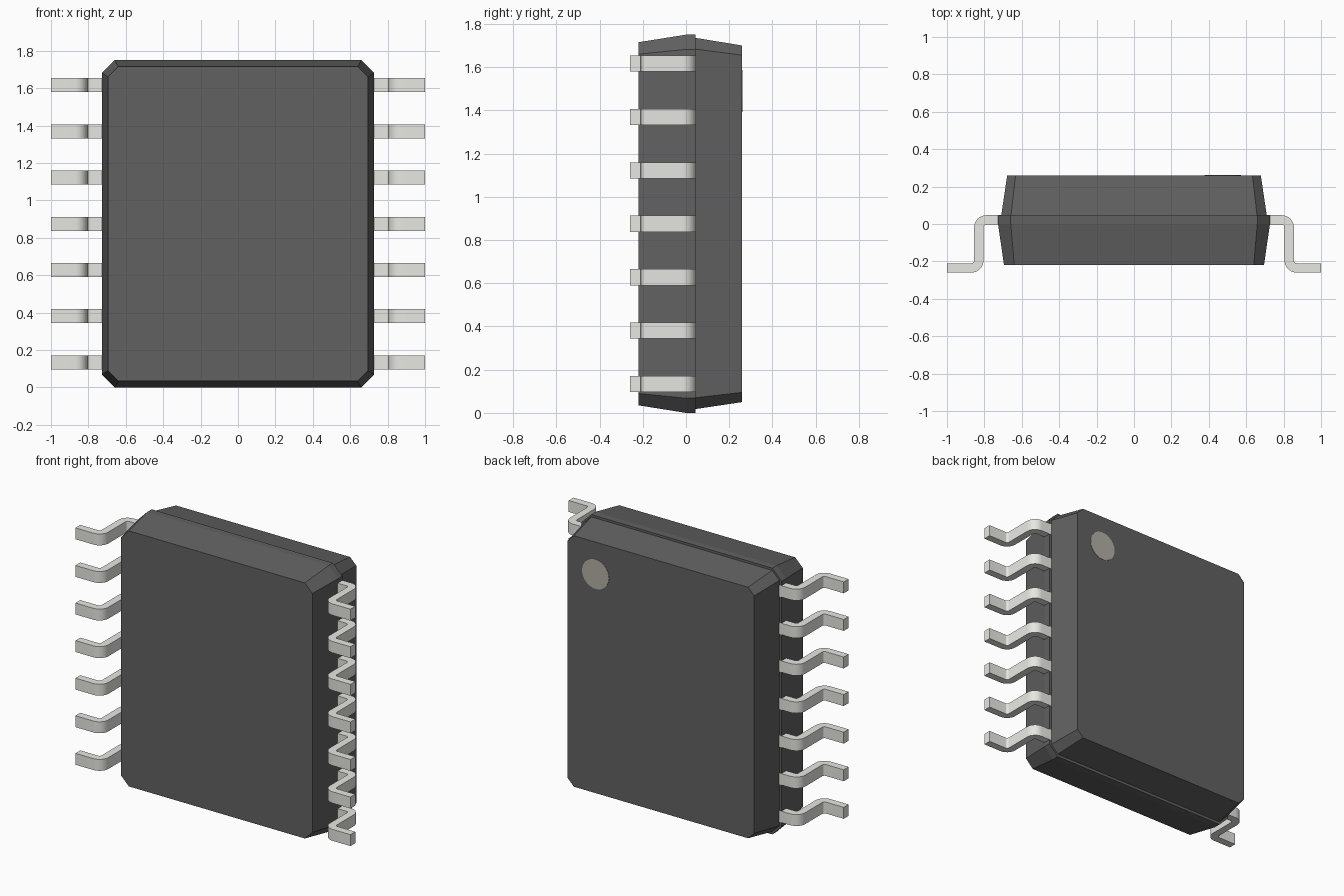
import bpy, bmesh
from math import sin, cos, pi

if "Cube" in bpy.data.objects:
    bpy.data.objects.remove(bpy.data.objects["Cube"])

MID_Z = 0.875


def paint(obj, name, rgb):
    mat = bpy.data.materials.get(name) or bpy.data.materials.new(name)
    mat.diffuse_color = (*rgb, 1)
    mat.use_nodes = True
    mat.node_tree.nodes["Principled BSDF"].inputs["Base Color"].default_value = mat.diffuse_color
    obj.data.materials.append(mat)


def make_object(name, bm):
    bmesh.ops.recalc_face_normals(bm, faces=bm.faces)
    mesh = bpy.data.meshes.new(name)
    bm.to_mesh(mesh)
    bm.free()
    obj = bpy.data.objects.new(name, mesh)
    bpy.context.collection.objects.link(obj)
    return obj


def loft(name, sections):
    """Stack chamfered rectangles (y, half width, z low, z high, chamfer) along y."""
    bm = bmesh.new()
    rings = []
    for y, w, lo, hi, c in sections:
        pts = [(w - c, lo), (w, lo + c), (w, hi - c), (w - c, hi),
               (c - w, hi), (-w, hi - c), (-w, lo + c), (c - w, lo)]
        rings.append([bm.verts.new((x, y, z)) for x, z in pts])
    for a, b in zip(rings, rings[1:]):
        for i in range(8):
            j = (i + 1) % 8
            bm.faces.new((a[i], a[j], b[j], b[i]))
    bm.faces.new(rings[0])
    bm.faces.new(rings[-1])
    return make_object(name, bm)


# Two tapered halves of the package, the front one with a small lip
DARK = (0.12, 0.12, 0.12)
front_half = loft("body_front_half", [(-0.22, 0.695, 0.035, 1.715, 0.055),
                                      (0.0, 0.727, 0.0, 1.75, 0.068),
                                      (0.045, 0.727, 0.0, 1.75, 0.068)])
back_half = loft("body_back_half", [(0.045, 0.71, 0.018, 1.735, 0.052),
                                    (0.26, 0.678, 0.05, 1.70, 0.045)])
for half in (front_half, back_half):
    paint(half, "dark_plastic", DARK)

# Round marker on the back face
bm = bmesh.new()
bmesh.ops.create_cone(bm, cap_ends=True, segments=48, radius1=0.097, radius2=0.097, depth=0.006)
marker = make_object("corner_marker", bm)
marker.rotation_euler.x = pi / 2
marker.location = (0.475, 0.259, 1.49)
paint(marker, "marker_grey", (0.45, 0.43, 0.38))

# Centre line of a gull-wing lead with its direction at every point: x, y, angle
R, HALF_T, STEPS = 0.04, 0.025, 8
path = [(0.69, 0.022, 0)]
for i in range(STEPS + 1):
    t = pi / 2 * i / STEPS
    path.append((0.79 + R * sin(t), 0.022 - R + R * cos(t), -t))
for i in range(STEPS + 1):
    t = pi / 2 * (1 - i / STEPS)
    path.append((0.87 - R * sin(t), -0.235 + R - R * cos(t), -t))
path.append((1.0, -0.235, 0))


def lead(name, z, half_w=0.0375):
    bm = bmesh.new()
    rings = []
    for x, y, a in path:
        nx, ny = -sin(a) * HALF_T, cos(a) * HALF_T
        rings.append([bm.verts.new((x + s * nx, y + s * ny, z + h * half_w))
                      for s, h in ((1, -1), (1, 1), (-1, 1), (-1, -1))])
    for a, b in zip(rings, rings[1:]):
        for i in range(4):
            j = (i + 1) % 4
            bm.faces.new((a[i], a[j], b[j], b[i]))
    bm.faces.new(rings[0])
    bm.faces.new(rings[-1])
    obj = make_object(name, bm)
    obj.modifiers.new("Mirror", 'MIRROR').use_axis[0] = True
    paint(obj, "lead_metal", (0.8, 0.8, 0.76))
    bpy.ops.object.select_all(action='DESELECT')
    obj.select_set(True)
    bpy.context.view_layer.objects.active = obj
    bpy.ops.object.shade_smooth_by_angle(angle=0.6)


# Seven mirrored pairs of leads
for n in range(7):
    lead(f"lead_pair_{n + 1}", MID_Z + (n - 3) * 0.247)
